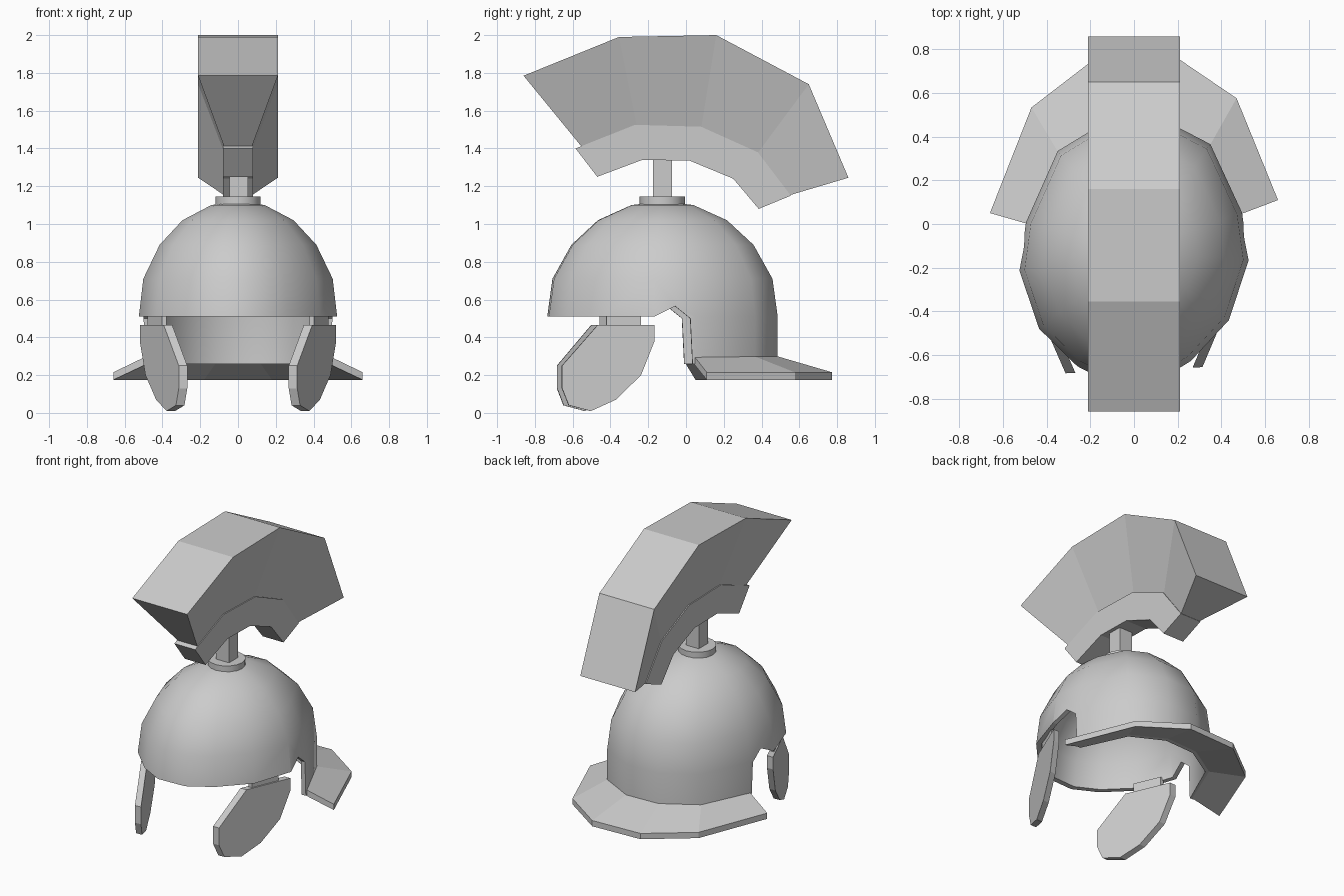
import bpy, bmesh, math

if "Cube" in bpy.data.objects:
    bpy.data.objects.remove(bpy.data.objects["Cube"])

SKEW = 0.045  # the helmet body sits slightly twisted under the crest


def make(name, verts, faces, skew=0.0, smooth=None):
    me = bpy.data.meshes.new(name)
    me.from_pydata([(x, y + skew * x, z) for x, y, z in verts], [], faces)
    bm = bmesh.new()
    bm.from_mesh(me)
    bmesh.ops.recalc_face_normals(bm, faces=bm.faces)
    bm.to_mesh(me)
    bm.free()
    ob = bpy.data.objects.new(name, me)
    bpy.context.collection.objects.link(ob)
    if smooth:
        shade(ob, smooth)
    return ob


def activate(ob):
    bpy.ops.object.select_all(action='DESELECT')
    ob.select_set(True)
    bpy.context.view_layer.objects.active = ob


def shade(ob, deg):
    activate(ob)
    bpy.ops.object.shade_smooth_by_angle(angle=math.radians(deg))


def loft(name, rings, closed=False, **kw):
    """Skin equal-length closed rings; cap both ends."""
    n = len(rings[0])
    faces = [(k * n + i, k * n + (i + 1) % n, (k + 1) * n + (i + 1) % n, (k + 1) * n + i)
             for k in range(len(rings) - 1) for i in range(n)]
    if not closed:
        faces += [tuple(range(n))[::-1], tuple((len(rings) - 1) * n + i for i in range(n))]
    else:
        m = (len(rings) - 1) * n
        faces += [(m + i, m + (i + 1) % n, (i + 1) % n, i) for i in range(n)]
    return make(name, [p for r in rings for p in r], faces, **kw)


# Dome: half outline mirrored, scaled up a profile, outer and inner wall
half = [(0.12, 0.48), (0.35, 0.35), (0.495, 0.03), (0.525, -0.19),
        (0.435, -0.46), (0.26, -0.64), (0.10, -0.73)]
outline = half + [(-x, y) for x, y in reversed(half)]
profile = [(1, 0.26), (1, 0.51), (0.955, 0.71), (0.79, 0.89), (0.56, 1.02), (0.27, 1.10), (0.02, 1.12)]
CY = -0.125


def ring(s, z):
    return [(x * s, CY + (y - CY) * s, z) for x, y in outline]


outer = [ring(s, z) for s, z in profile]
inner = [ring(s * 0.94, z if z < 0.6 else z - 0.03) for s, z in profile]
n = len(outline)
rings = inner[::-1] + outer
dome = loft("helmet_dome", rings, skew=SKEW)

# Cutter opens the face and the ear notches
cut = [(-1.2, 0.0), (-1.2, 0.51), (-0.19, 0.51), (-0.08, 0.565), (0.0, 0.50), (0.025, 0.0)]
cutter = loft("face_cutter", [[(x, y, z) for y, z in cut] for x in (-1, 1)], skew=SKEW)
cutter.hide_render = True
mod = dome.modifiers.new("face_opening", 'BOOLEAN')
mod.operation = 'DIFFERENCE'
mod.solver = 'EXACT'
mod.object = cutter
activate(dome)
bpy.ops.object.modifier_apply(modifier=mod.name)
bpy.data.objects.remove(cutter)
shade(dome, 42)

# Neck guard: sloping flange swept round the back
g_in = [(0.48, 0.02), (0.345, 0.34), (0.12, 0.47)]
g_out = [(0.66, 0.08), (0.47, 0.555), (0.18, 0.765)]
sections = []
for (a, b), (c, d) in zip(g_in, g_out):
    sections.append([(a, b, 0.302), (c, d, 0.215), (c, d, 0.175), (a, b, 0.26)])
sections += [[(-x, y, z) for x, y, z in s] for s in reversed(sections)]
loft("neck_guard", sections, skew=SKEW)


# Cheek plates and their hinge tabs
def plate(name, pts, side, back, front):
    def px(y, off):
        return side * (0.52 + 0.43 * (y + 0.19) + off)
    return loft(name, [[(px(y, o), y, z) for y, z in pts] for o in (back, front)], skew=SKEW)


cheek = [(-0.485, 0.465), (-0.19, 0.465), (-0.19, 0.38), (-0.26, 0.20), (-0.39, 0.07),
         (-0.52, 0.01), (-0.635, 0.04), (-0.67, 0.13), (-0.67, 0.25)]
tab = [(-0.44, 0.45), (-0.26, 0.45), (-0.26, 0.53), (-0.44, 0.53)]
for label, side in (("left", -1), ("right", 1)):
    plate(label + "_cheek_plate", cheek, side, -0.045, 0.0)
    plate(label + "_cheek_hinge", tab, side, -0.035, -0.01)

# Crest mount: disc and square post
bpy.ops.mesh.primitive_cylinder_add(vertices=16, radius=0.12, depth=0.055, location=(0, CY, 1.1175))
bpy.context.object.name = "mount_disc"
shade(bpy.context.object, 30)
bpy.ops.mesh.primitive_cube_add(size=1, location=(0.004, CY, 1.25))
bpy.context.object.name = "mount_post"
bpy.context.object.scale = (0.1, 0.1, 0.24)


# Crest: arched holder strip and the flaring plume
def arch(name, low, high, w_low, w_high):
    return loft(name, [[(-w_low, a, b), (w_low, a, b), (w_high, c, d), (-w_high, c, d)]
                       for (a, b), (c, d) in zip(low, high)])


strip_low = [(-0.47, 1.25), (-0.23, 1.34), (0.02, 1.335), (0.25, 1.24), (0.385, 1.08)]
strip_top = [(-0.585, 1.40), (-0.27, 1.525), (0.08, 1.515), (0.38, 1.38), (0.555, 1.15)]
plume_low = [(-0.545, 1.40), (-0.26, 1.515), (0.08, 1.505), (0.375, 1.37), (0.54, 1.15)]
plume_top = [(-0.86, 1.785), (-0.355, 1.99), (0.16, 2.0), (0.65, 1.74), (0.86, 1.245)]
arch("crest_holder", strip_low, strip_top, 0.08, 0.08)
arch("crest_plume", plume_low, plume_top, 0.07, 0.211)
